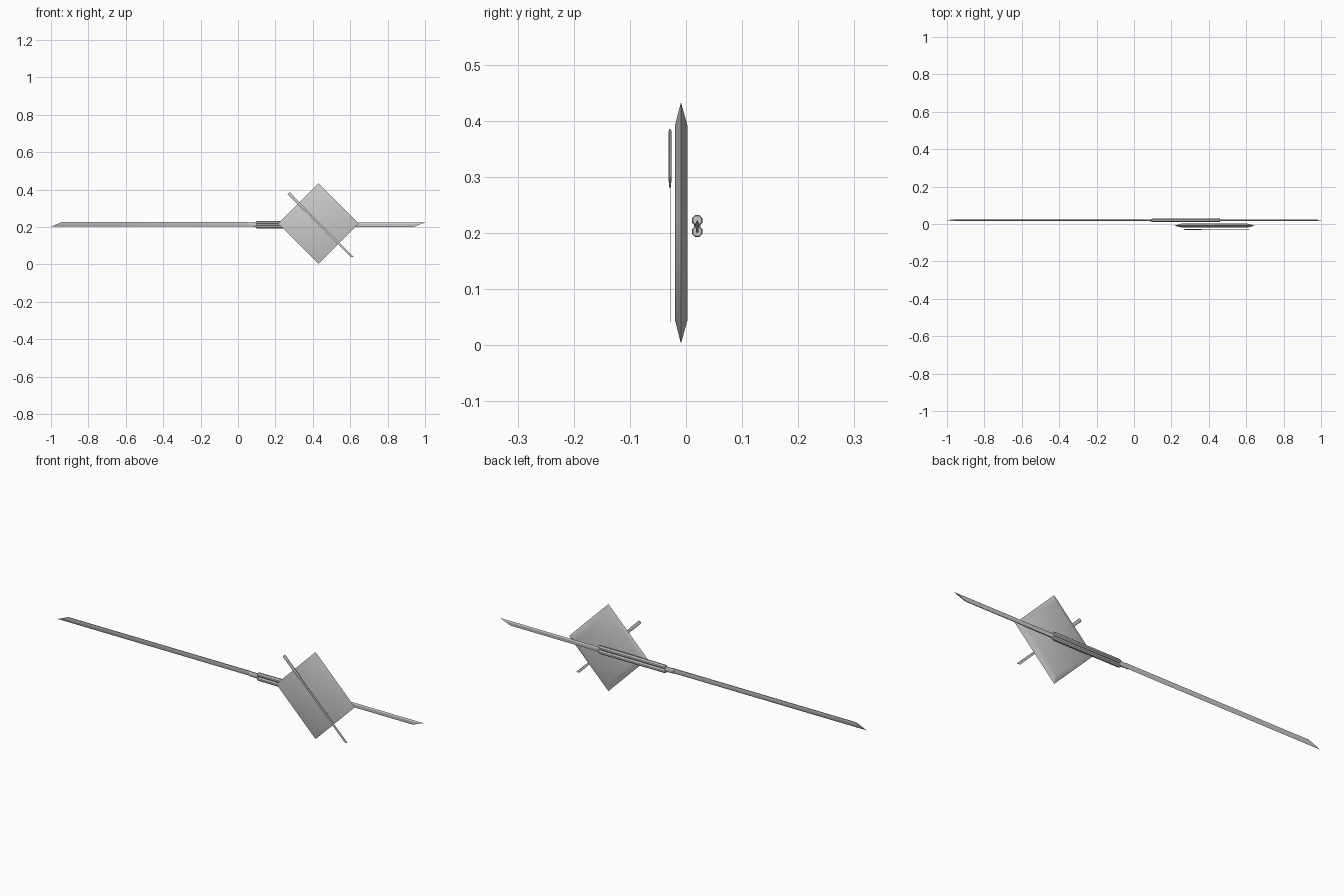
import bpy, bmesh, math
from mathutils import Vector, Matrix

if "Cube" in bpy.data.objects:
    bpy.data.objects.remove(bpy.data.objects["Cube"])


def finish(name, bm, angle=30):
    bmesh.ops.recalc_face_normals(bm, faces=bm.faces)
    me = bpy.data.meshes.new(name)
    bm.to_mesh(me)
    bm.free()
    ob = bpy.data.objects.new(name, me)
    bpy.context.collection.objects.link(ob)
    bpy.context.view_layer.objects.active = ob
    ob.select_set(True)
    bpy.ops.object.shade_smooth_by_angle(angle=math.radians(angle))
    ob.select_set(False)
    return ob


def loft(name, rings, matrix=Matrix()):
    """Skin equal-length rings of points and cap both ends."""
    bm = bmesh.new()
    vs = [[bm.verts.new(matrix @ Vector(p)) for p in r] for r in rings]
    n = len(vs[0])
    for a, b in zip(vs, vs[1:]):
        for i in range(n):
            j = (i + 1) % n
            bm.faces.new((a[i], a[j], b[j], b[i]))
    bm.faces.new(vs[0])
    bm.faces.new(vs[-1])
    return finish(name, bm)


def oval(x, y, z, ry, rz, n=8):
    return [(x, y + ry * math.cos(2 * math.pi * (i + .5) / n),
             z + rz * math.sin(2 * math.pi * (i + .5) / n)) for i in range(n)]


def rod(name, profile, y, z, matrix=Matrix(), n=8):
    """Profile entries: x, half width in y, half height in z."""
    return loft(name, [oval(x, y, z, ry, rz, n) for x, ry, rz in profile], matrix)


def diamond(cx, cz, r, y):
    return [(cx + r * math.cos(i * math.pi / 2), y,
             cz + r * math.sin(i * math.pi / 2)) for i in range(4)]


# Square plate standing on a corner, with bevelled rim
loft("square_plate", [diamond(0.43, 0.218, 0.172, -0.020),
                      diamond(0.43, 0.218, 0.215, -0.009),
                      diamond(0.43, 0.218, 0.172, 0.003)])

Y = 0.02


# Long blades: cutting edge, thick ridge and flat spine, cut off at a slant
def blade(name, root, tip, spine, edge):
    s = 1 if tip > root else -1
    h = spine - edge

    def ring(x, slant):
        pts = [(0, 0), (.0032, .3), (.002, 1), (-.002, 1), (-.0032, .3)]
        return [(x - s * slant * f, Y + dy, edge + h * f) for dy, f in pts]
    end = ring(tip - s * .004, .055)
    end[0] = (tip, Y, edge)
    return loft(name, [ring(root, 0), end])


blade("long_blade", 0.06, -1.0, 0.227, 0.203)
blade("short_blade", 0.40, 1.0, 0.201, 0.223)

# Twin grips side by side, with collar at the long blade
for name, z, a, b in (("upper_grip", 0.2225, 0.095, 0.46),
                      ("lower_grip", 0.2025, 0.095, 0.46)):
    rod(name, [(a, .0085, .0085), (a + .006, .0102, .0102),
               (b - .006, .0102, .0102), (b, .0085, .0085)], Y, z)
rod("blade_collar", [(0.05, .005, .012), (0.10, .006, .014)], Y, 0.2135)

# Thin dagger slung diagonally across the front
start = Vector((0.27, -0.0283, 0.381))
dagger = Matrix.Translation(start) @ Matrix.Rotation(math.radians(45), 4, 'Y')
rod("dagger_grip", [(0, .0022, .007), (.004, .003, .009), (.122, .003, .008),
                    (.126, .0022, .007)], 0, 0, dagger)
rod("dagger_collar", [(.126, .002, .005), (.138, .002, .005)], 0, 0, dagger)
L = 0.487
outline = [(.13, -.005), (L - .012, -.006), (L, .006), (.13, .005)]
loft("dagger_blade", [[(x, y, z) for x, z in outline] for y in (-.0006, .0006)], dagger)
